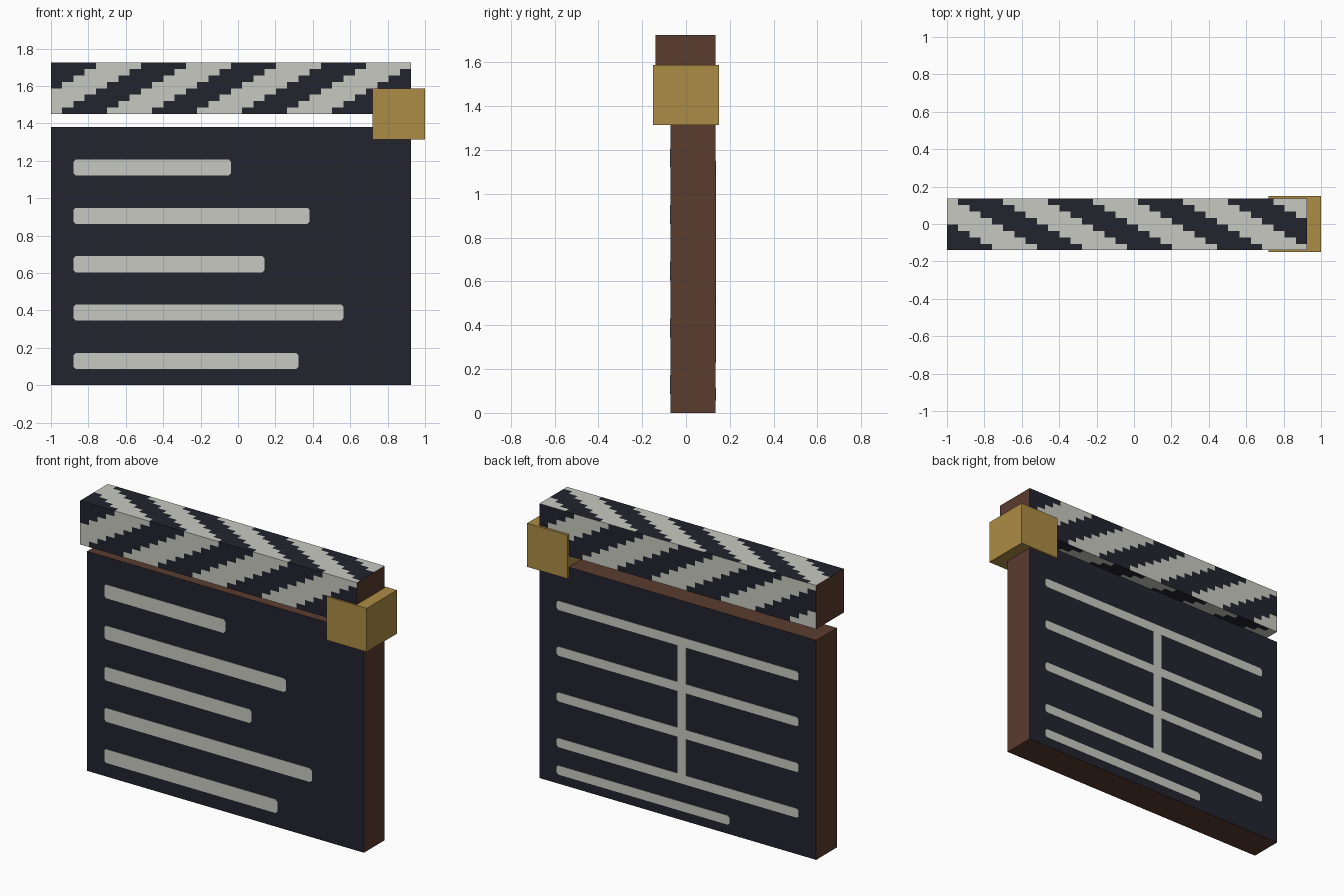
import bpy, bmesh
from mathutils import Vector

if "Cube" in bpy.data.objects:
    bpy.data.objects.remove(bpy.data.objects["Cube"], do_unlink=True)


def material(name, rgb):
    mat = bpy.data.materials.new(name)
    mat.use_nodes = True
    color = (*rgb, 1)
    mat.diffuse_color = color
    bsdf = next(n for n in mat.node_tree.nodes if n.type == 'BSDF_PRINCIPLED')
    bsdf.inputs["Base Color"].default_value = color
    bsdf.inputs["Roughness"].default_value = 0.8
    return mat


slate = material("slate_black", (0.0168, 0.0168, 0.0284))
chalk = material("chalk_white", (0.578, 0.584, 0.533))
wood = material("brown_wood", (0.102, 0.045, 0.028))
brass = material("brass", (0.413, 0.262, 0.058))


def box(name, lo, hi, mats, rule=None, cuts=(1, 1, 1)):
    """Box between two corners, sliced into cells and coloured by a face rule."""
    lo, hi = Vector(lo), Vector(hi)
    size = hi - lo
    bm = bmesh.new()
    bmesh.ops.create_cube(bm, size=1)
    for v in bm.verts:
        v.co = Vector(c * s for c, s in zip(v.co, size)) + (lo + hi) / 2
    for axis, count in enumerate(cuts):
        normal = Vector((0, 0, 0))
        normal[axis] = 1
        for k in range(1, count):
            point = lo + normal * size[axis] * k / count
            bmesh.ops.bisect_plane(bm, geom=bm.verts[:] + bm.edges[:] + bm.faces[:],
                                   plane_co=point, plane_no=normal)
    bm.normal_update()
    if rule:
        for f in bm.faces:
            c = f.calc_center_median() - lo
            cell = [int(c[a] / size[a] * cuts[a]) for a in range(3)]
            f.material_index = rule(f.normal, cell)
    mesh = bpy.data.meshes.new(name)
    bm.to_mesh(mesh)
    bm.free()
    for m in mats:
        mesh.materials.append(m)
    ob = bpy.data.objects.new(name, mesh)
    bpy.context.collection.objects.link(ob)
    return ob


LEFT, RIGHT, FRONT, BACK = -1.0, 0.925, -0.07, 0.135
BOARD_TOP = 1.38
COLS, ROWS = 32, 8

# Board: dark writing faces, wooden edges
box("board", (LEFT, FRONT, 0), (RIGHT, BACK, BOARD_TOP), [wood, slate],
    lambda n, cell: int(abs(n.y) > 0.5))


# Clap stick: stepped diagonal stripes on the long sides, wooden ends
def stripes(n, cell):
    i, j, k = cell
    if abs(n.x) > 0.5:
        return 2
    if n.y > 0.5:
        i = COLS - 1 - i
    row = k if abs(n.y) > 0.5 else ROWS - 1 - j
    return 0 if (i - row - 1) % 8 < 4 else 1


box("clap_stick", (LEFT, -0.14, 1.45), (RIGHT, BACK, 1.725),
    [slate, chalk, wood], stripes, (COLS, ROWS, ROWS))

# Hinge block
box("hinge", (0.72, -0.15, 1.313), (1.0, 0.15, 1.587), [brass])

# Chalk lines sit on a fine layout grid over the board
DX, DZ, THICK = (RIGHT - LEFT) / 64, BOARD_TOP / 48, 0.002


def chalk_line(name, x0, x1, z0, z1, back=False, cut=0.012):
    """Thin plate with clipped corners, in grid units from the viewer's left."""
    x0, x1, z0, z1 = x0 * DX, x1 * DX, z0 * DZ, z1 * DZ
    outline = [(x0 + cut, z0), (x1 - cut, z0), (x1, z0 + cut), (x1, z1 - cut),
               (x1 - cut, z1), (x0 + cut, z1), (x0, z1 - cut), (x0, z0 + cut)]
    bm = bmesh.new()
    if back:
        verts = [bm.verts.new((RIGHT - x, BACK, z)) for x, z in outline]
    else:
        verts = [bm.verts.new((LEFT + x, FRONT, z)) for x, z in outline]
    face = bm.faces.new(verts)
    out = bmesh.ops.extrude_face_region(bm, geom=[face])["geom"]
    shift = Vector((0, THICK if back else -THICK, 0))
    for v in out:
        if isinstance(v, bmesh.types.BMVert):
            v.co += shift
    bmesh.ops.recalc_face_normals(bm, faces=bm.faces)
    mesh = bpy.data.meshes.new(name)
    bm.to_mesh(mesh)
    bm.free()
    mesh.materials.append(chalk)
    bpy.context.collection.objects.link(bpy.data.objects.new(name, mesh))


# Front lines, bottom to top
for n, length in enumerate((40, 48, 34, 42, 28)):
    z = 3 + 9 * n
    chalk_line(f"front_line_{n + 1}", 4, 4 + length, z, z + 3)

# Back lines: four full rows, a short one below, and a divider between rows
for n in range(4):
    z = 8 + 10 * n
    chalk_line(f"back_line_{n + 1}", 4, 60, z, z + 2, back=True)
    if n < 3:
        chalk_line(f"back_divider_{n + 1}", 32, 34, z + 2, z + 10, back=True, cut=0.0005)
chalk_line("back_short_line", 4, 44, 2, 4, back=True)
